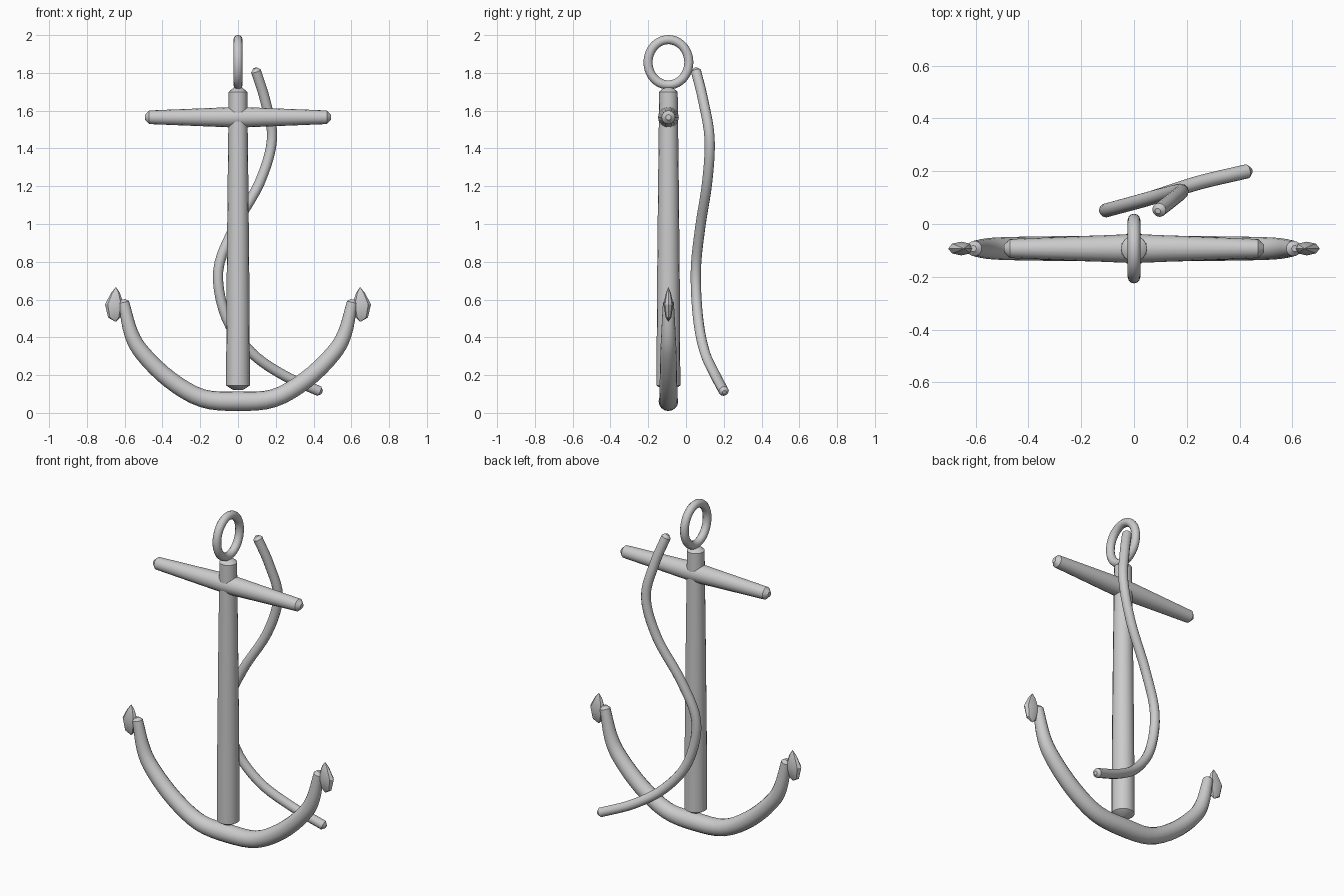
import bpy, bmesh, math
from mathutils import Vector

if "Cube" in bpy.data.objects:
    bpy.data.objects.remove(bpy.data.objects["Cube"])

Y = -0.093  # plane of the anchor

metal = bpy.data.materials.new("grey metal")
metal.use_nodes = True
GREY = (0.6, 0.6, 0.6, 1)
metal.diffuse_color = GREY
metal.node_tree.nodes["Principled BSDF"].inputs["Base Color"].default_value = GREY


def finish(name, bm, angle=40):
    bmesh.ops.recalc_face_normals(bm, faces=bm.faces)
    mesh = bpy.data.meshes.new(name)
    bm.to_mesh(mesh)
    bm.free()
    mesh.materials.append(metal)
    obj = bpy.data.objects.new(name, mesh)
    bpy.context.collection.objects.link(obj)
    bpy.ops.object.select_all(action='DESELECT')
    obj.select_set(True)
    bpy.context.view_layer.objects.active = obj
    bpy.ops.object.shade_smooth_by_angle(angle=math.radians(angle))
    return obj


def smooth_path(points, steps=4):
    """Catmull-Rom curve through (x, y, z, radius) points."""
    p = [Vector(q) for q in points]
    p = [2 * p[0] - p[1]] + p + [2 * p[-1] - p[-2]]
    out = []
    for a, b, c, d in zip(p, p[1:], p[2:], p[3:]):
        for i in range(steps):
            t = i / steps
            out.append(0.5 * (2 * b + (c - a) * t + (2 * a - 5 * b + 4 * c - d) * t**2
                              + (3 * b - a - 3 * c + d) * t**3))
    return out + [p[-2]]


def tube(name, path, tip=0.02, sides=16, side_axis=(0, 1, 0), closed=False):
    """Round tube of varying radius, closed by blunt conical tips."""
    path = [Vector(q) for q in path]
    centres = [q.to_3d() for q in path]
    radii = [q[3] for q in path]
    if not closed:
        first = (centres[0] - centres[1]).normalized() * tip
        last = (centres[-1] - centres[-2]).normalized() * tip
        centres = [centres[0] + first] + centres + [centres[-1] + last]
        radii = [radii[0] * 0.4] + radii + [radii[-1] * 0.4]
    n = len(centres)
    bm = bmesh.new()
    rings = []
    for i, c in enumerate(centres):
        if closed:
            along = centres[(i + 1) % n] - centres[i - 1]
        else:
            along = centres[min(i + 1, n - 1)] - centres[max(i - 1, 0)]
        along.normalize()
        u = along.cross(Vector(side_axis)).normalized()
        v = along.cross(u)
        ring = []
        for k in range(sides):
            a = math.tau * k / sides
            ring.append(bm.verts.new(c + radii[i] * (u * math.cos(a) + v * math.sin(a))))
        rings.append(ring)
    for i in range(n if closed else n - 1):
        r, s = rings[i], rings[(i + 1) % n]
        for k in range(sides):
            j = (k + 1) % sides
            bm.faces.new((r[k], r[j], s[j], s[k]))
    if not closed:
        bm.faces.new(rings[0])
        bm.faces.new(rings[-1])
    return finish(name, bm)


# Shank and crossbar
tube("shank", [(0, Y, 0.145, 0.063), (0, Y, 0.6, 0.061), (0, Y, 1.2, 0.055),
               (0, Y, 1.7, 0.049)], tip=0.024)
tube("crossbar", [(-0.47, Y, 1.565, 0.036), (0, Y, 1.565, 0.055),
                  (0.47, Y, 1.565, 0.036)], tip=0.022)

# Curved arms
half = [(0.19, 0.078, 0.048), (0.36, 0.175, 0.046), (0.5, 0.31, 0.043),
        (0.565, 0.42, 0.038), (0.605, 0.585, 0.029)]
arms = ([(-x, Y, z, r) for x, z, r in reversed(half)] + [(0, Y, 0.062, 0.052)]
        + [(x, Y, z, r) for x, z, r in half])
tube("arms", smooth_path(arms), tip=0.016)

# Faceted flukes: rows are (left x, right x, z, half thickness)
rows = [(0.622, 0.688, 0.505, 0.015), (0.605, 0.704, 0.575, 0.026),
        (0.625, 0.672, 0.635, 0.013)]
for name, side in (("left_fluke", 1), ("right_fluke", -1)):
    bm = bmesh.new()
    for x0, x1, z, thick in rows:
        mid, wide = (x0 + x1) / 2, (x1 - x0) / 2
        for k in range(8):
            a = math.tau * k / 8
            bm.verts.new((side * (mid + wide * math.cos(a)), Y + thick * math.sin(a), z))
    for x, z in ((0.648, 0.482), (0.646, 0.667)):
        bm.verts.new((side * x, Y, z))
    bmesh.ops.convex_hull(bm, input=bm.verts)
    finish(name, bm, 30)

# Top ring
loop = []
for i in range(40):
    a = math.tau * i / 40
    loop.append((0, Y + 0.108 * math.cos(a), 1.856 + 0.12 * math.sin(a), 0.024))
tube("top_ring", loop, side_axis=(1, 0, 0), sides=12, closed=True)

# Loose rope winding behind the shank
rope = [(0.095, 0.053, 1.81), (0.145, 0.092, 1.65), (0.18, 0.125, 1.45),
        (0.115, 0.112, 1.22), (-0.02, 0.075, 0.98), (-0.105, 0.052, 0.75),
        (-0.06, 0.064, 0.5), (0.07, 0.1, 0.32), (0.24, 0.155, 0.2),
        (0.43, 0.2, 0.115)]
tube("rope", smooth_path([(*p, 0.027) for p in rope], 5), tip=0.016, sides=12)
